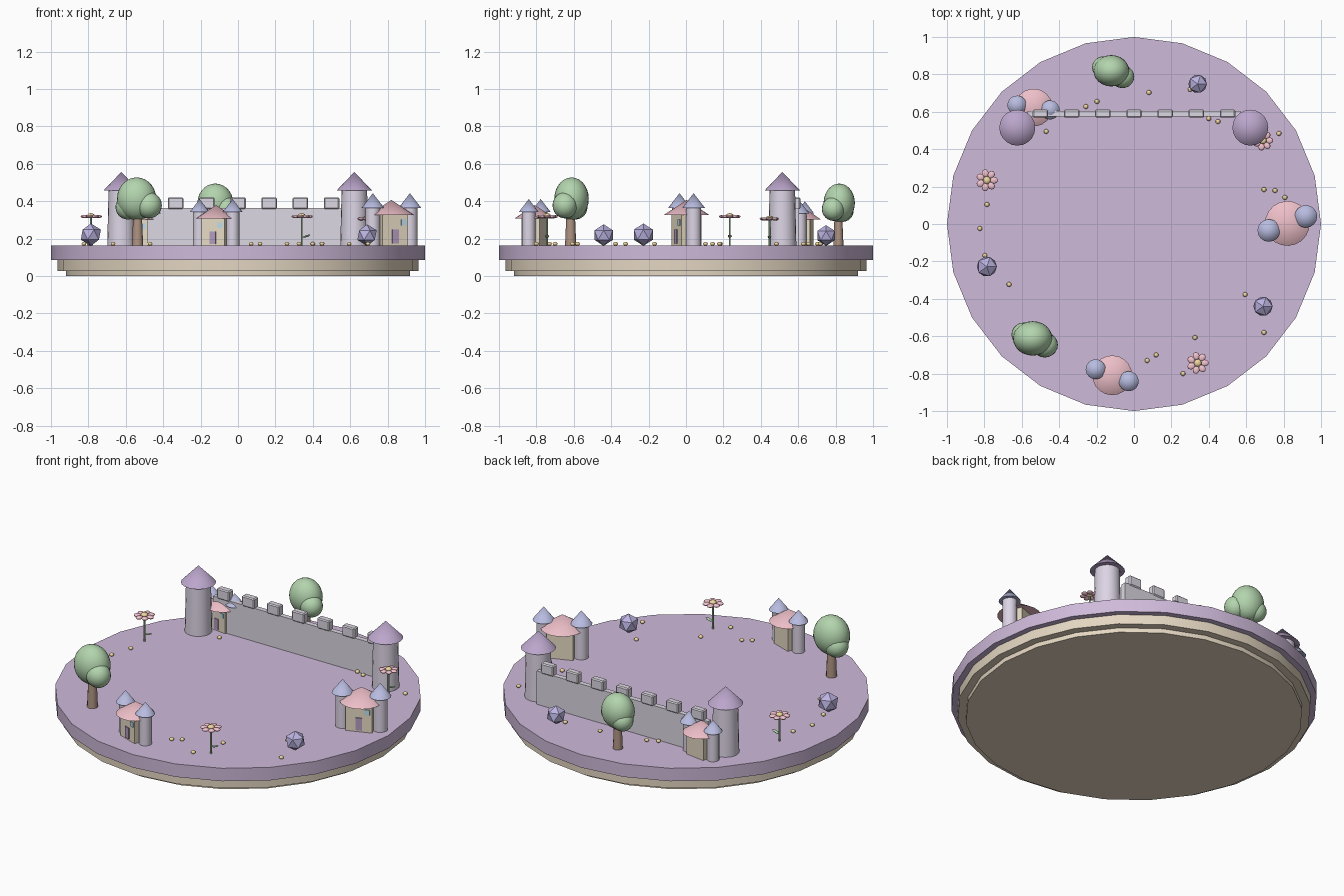
import bpy, math
from mathutils import Vector, Matrix

if "Cube" in bpy.data.objects:
    bpy.data.objects.remove(bpy.data.objects["Cube"])

GROUND = 0.163
mats = {}
COLORS = {
    "purple": (0.62, 0.49, 0.70, 1), "sand": (0.78, 0.68, 0.54, 1),
    "lilac": (0.72, 0.66, 0.78, 1), "stone": (0.73, 0.69, 0.77, 1),
    "violet": (0.50, 0.38, 0.60, 1), "cream": (0.80, 0.71, 0.56, 1),
    "pink": (0.85, 0.52, 0.58, 1), "blue": (0.48, 0.50, 0.74, 1),
    "door": (0.45, 0.33, 0.52, 1), "glass": (0.50, 0.72, 0.85, 1),
    "bark": (0.42, 0.29, 0.22, 1), "leaf": (0.45, 0.66, 0.42, 1),
    "petal": (0.90, 0.55, 0.62, 1), "gold": (0.88, 0.68, 0.35, 1),
    "gem": (0.50, 0.45, 0.75, 1),
}


def finish(name, color, smooth=True):
    o = bpy.context.object
    o.name = name
    if color not in mats:
        mats[color] = bpy.data.materials.new(color)
        mats[color].diffuse_color = COLORS[color]
    o.data.materials.append(mats[color])
    if smooth:
        bpy.ops.object.shade_smooth_by_angle(angle=math.radians(35))
    return o


class Place:
    """A spot on the ground with its own turn and scale."""
    def __init__(self, x=0, y=0, z=GROUND, turn=0, s=1):
        self.p, self.turn, self.s = Vector((x, y, z)), math.radians(turn), s

    def at(self, x, y, z):
        return self.p + Matrix.Rotation(self.turn, 3, 'Z') @ Vector((x, y, z)) * self.s

    def cone(self, name, color, x, y, z, r1, r2, h, sides=20):
        s = self.s
        bpy.ops.mesh.primitive_cone_add(vertices=sides, radius1=r1 * s, radius2=r2 * s, depth=h * s,
                                        location=self.at(x, y, z + h / 2), rotation=(0, 0, self.turn))
        return finish(name, color)

    def box(self, name, color, x, y, z, dx, dy, dz):
        bpy.ops.mesh.primitive_cube_add(size=1, location=self.at(x, y, z + dz / 2),
                                        rotation=(0, 0, self.turn))
        o = finish(name, color, False)
        o.scale = Vector((dx, dy, dz)) * self.s
        return o

    def ball(self, name, color, x, y, z, rx, ry, rz, seg=16, rings=10, tilt=0, spin=0):
        bpy.ops.mesh.primitive_uv_sphere_add(segments=seg, ring_count=rings, radius=1,
                                             location=self.at(x, y, z),
                                             rotation=(0, tilt, self.turn + spin))
        o = finish(name, color)
        o.scale = Vector((rx, ry, rz)) * self.s
        return o


# Stepped round base
base = Place(z=0)
base.cone("base_foot", "sand", 0, 0, 0, 0.92, 0.92, 0.03, 24)
base.cone("base_step", "sand", 0, 0, 0.027, 0.965, 0.965, 0.06, 24)
base.cone("base_top", "purple", 0, 0, 0.085, 1, 1, GROUND - 0.085, 24)

# Castle wall, merlons and two big towers
g = Place()
g.box("castle_wall", "stone", 0, 0.59, 0, 1.14, 0.03, 0.2)
for i in range(7):
    m = g.box("merlon", "stone", (i - 3) / 6, 0.59, 0.195, 0.083, 0.042, 0.062)
    bpy.ops.object.transform_apply(location=False, rotation=False, scale=True)
    b = m.modifiers.new("soft_edge", 'BEVEL')
    b.width, b.segments = 0.006, 1
for x in (-0.624, 0.622):
    g.cone("castle_tower", "lilac", x, 0.515, 0, 0.075, 0.068, 0.31)
    g.cone("castle_tower_roof", "violet", x, 0.515, 0.293, 0.096, 0, 0.1)


def house(p):
    p.box("house_body", "cream", 0, 0, 0, 0.14, 0.11, 0.165)
    p.cone("house_roof", "pink", 0, 0, 0.155, 0.113, 0, 0.075)
    p.box("house_door", "door", 0, -0.055, 0.01, 0.035, 0.012, 0.07)
    p.box("house_window", "glass", 0.045, -0.055, 0.1, 0.028, 0.01, 0.03)
    for sx in (-1, 1):
        p.cone("house_turret", "lilac", sx * 0.1, 0, 0, 0.038, 0.038, 0.195, 16)
        p.cone("house_turret_roof", "blue", sx * 0.1, 0, 0.19, 0.057, 0, 0.074, 16)


def flower(p):
    p.cone("flower_stem", "leaf", 0, 0, 0, 0.005, 0.005, 0.155, 8)
    p.ball("flower_leaf", "leaf", 0.025, 0, 0.05, 0.024, 0.011, 0.005, 10, 6, -0.3)
    p.ball("flower_centre", "gold", 0, 0, 0.16, 0.02, 0.02, 0.013, 12, 8)
    for k in range(7):
        a = k * math.tau / 7
        p.ball("flower_petal", "petal", 0.038 * math.cos(a), 0.038 * math.sin(a), 0.155,
               0.021, 0.018, 0.009, 12, 8, 0, a)


def gem(p):
    bpy.ops.mesh.primitive_ico_sphere_add(subdivisions=1, radius=0.06 * p.s,
                                          location=p.at(0, 0, 0.058))
    finish("crystal", "gem", False)


def tree(p):
    p.cone("tree_trunk", "bark", 0, 0, 0, 0.03, 0.022, 0.19, 12)
    p.ball("tree_crown", "leaf", -0.005, 0.005, 0.25, 0.105, 0.092, 0.114, 24, 14)
    p.ball("tree_crown_right", "leaf", 0.06, -0.03, 0.215, 0.07, 0.067, 0.07, 20, 12)
    p.ball("tree_crown_left", "leaf", -0.052, 0.025, 0.205, 0.066, 0.065, 0.066, 20, 12)


# Ring of eleven decorations, repeating house, flower, crystal, tree
turns = {0: 20.8, 4: -8.4, 8: -19.9}
sizes = {0: 1.06, 4: 0.895, 8: 0.94, 1: 0.92, 2: 0.92, 3: 0.91, 10: 0.96}
for i in range(11):
    a = i * math.tau / 11
    p = Place(0.82 * math.cos(a), 0.82 * math.sin(a) + 0.003, GROUND,
              turns.get(i, 0), sizes.get(i, 1))
    (house, flower, gem, tree)[i % 4](p)

# Scattered golden pebbles
for x, y in [(-.257, .628), (-.198, .655), (.08, .703), (-.47, .495), (-.786, .104), (-.824, -.024),
             (-.797, -.168), (-.668, -.323), (.695, .184), (.754, .179), (.807, .142), (.775, .484),
             (.40, .564), (.449, .548), (.3, .72), (.594, -.377), (.695, -.58), (.326, -.607),
             (.07, -.73), (.118, -.70), (.262, -.80)]:
    g.ball("pebble", "gold", x, y, 0.009, 0.013, 0.013, 0.01, 10, 6)

for m in bpy.data.materials:
    if m.users and not m.is_grease_pencil:
        m.use_nodes = True
        m.node_tree.nodes["Principled BSDF"].inputs["Base Color"].default_value = m.diffuse_color
